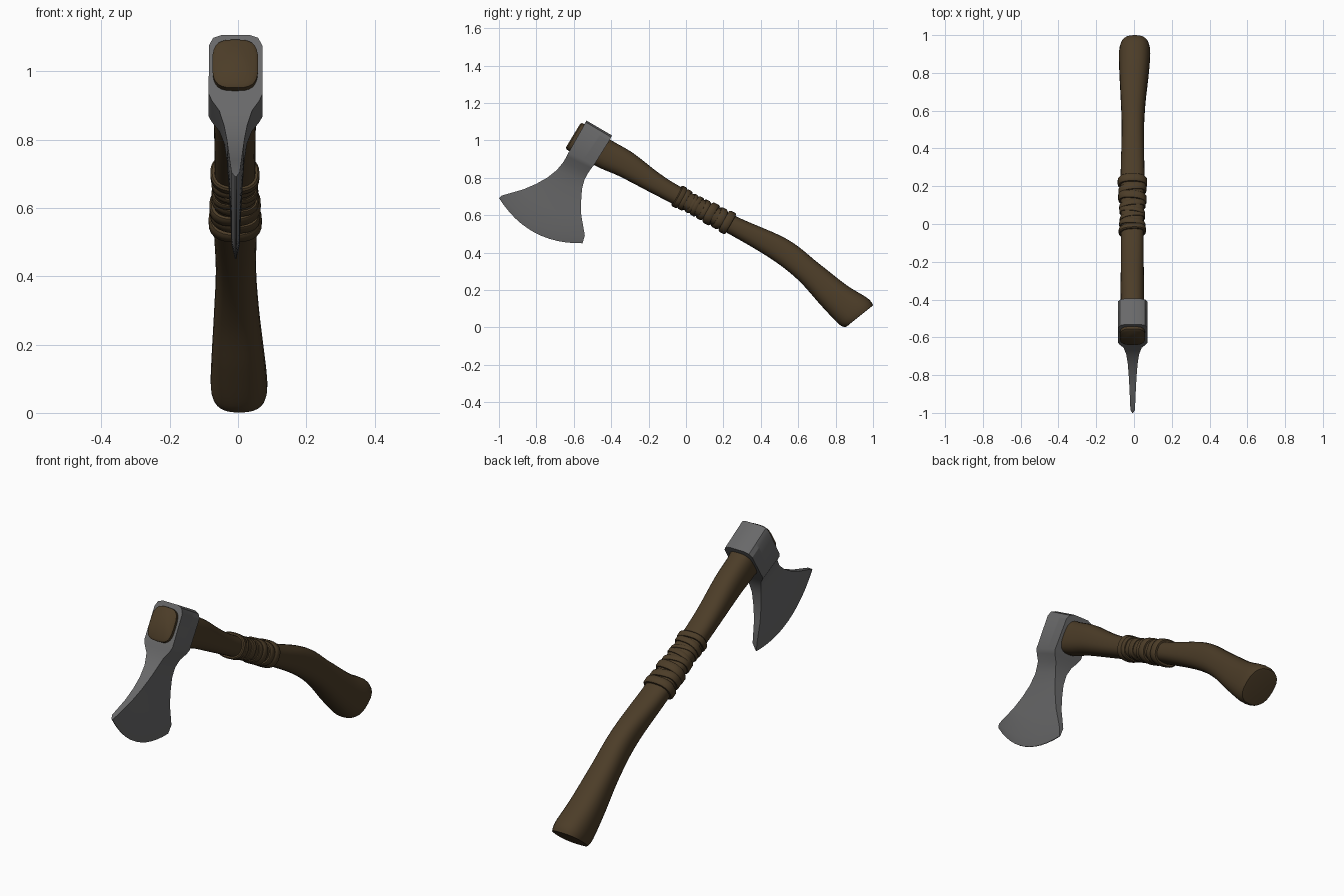
import bpy, bmesh, math
from mathutils import Vector

if "Cube" in bpy.data.objects:
    bpy.data.objects.remove(bpy.data.objects["Cube"])


def material(name, rgb):
    m = bpy.data.materials.new(name)
    m.diffuse_color = (*rgb, 1)
    m.use_nodes = True
    m.node_tree.nodes["Principled BSDF"].inputs["Base Color"].default_value = m.diffuse_color
    return m


WOOD = material("brown wood", (0.072, 0.046, 0.021))
STEEL = material("grey steel", (0.14, 0.14, 0.142))


def loft(name, loops, mat, angle, strip_caps=False, closed=False):
    """Skin a list of equal vertex loops, closing both ends."""
    bm = bmesh.new()
    rows = [[bm.verts.new(p) for p in loop] for loop in loops]
    n = len(rows[0])
    pairs = list(zip(rows, rows[1:]))
    if closed:
        pairs.append((rows[-1], rows[0]))
    for a, b in pairs:
        for i in range(n):
            j = (i + 1) % n
            bm.faces.new((a[i], a[j], b[j], b[i]))
    if not closed:
        for row in (rows[0], rows[-1]):
            if strip_caps:
                for i in range(n // 2 - 1):
                    bm.faces.new((row[i], row[i + 1], row[n - 2 - i], row[n - 1 - i]))
            else:
                bm.faces.new(row)
    bmesh.ops.recalc_face_normals(bm, faces=bm.faces)
    me = bpy.data.meshes.new(name)
    bm.to_mesh(me)
    bm.free()
    me.materials.append(mat)
    ob = bpy.data.objects.new(name, me)
    bpy.context.collection.objects.link(ob)
    bpy.ops.object.select_all(action='DESELECT')
    ob.select_set(True)
    bpy.context.view_layer.objects.active = ob
    bpy.ops.object.shade_smooth_by_angle(angle=math.radians(angle))
    return ob


# Handle stations: upper y, z, lower y, z, centre x, half width
STATIONS = [
    (-0.555, 1.093, -0.640, 0.952, -0.008, 0.067),
    (-0.390, 0.995, -0.480, 0.862, -0.008, 0.063),
    (-0.280, 0.930, -0.360, 0.810, -0.009, 0.062),
    (-0.140, 0.822, -0.200, 0.727, -0.009, 0.060),
    (-0.012, 0.742, -0.060, 0.654, -0.009, 0.060),
    (0.265, 0.595, 0.215, 0.508, -0.008, 0.063),
    (0.540, 0.472, 0.450, 0.370, -0.006, 0.059),
    (0.710, 0.342, 0.598, 0.255, -0.004, 0.066),
    (0.860, 0.225, 0.720, 0.120, 0.000, 0.077),
    (0.970, 0.157, 0.815, 0.020, 0.003, 0.083),
    (1.000, 0.120, 0.852, 0.001, 0.004, 0.078),
]
SIDES = 28


def station(t):
    """Smoothly interpolated handle section at parameter t."""
    last = len(STATIONS) - 1
    i = min(int(t), last - 1)
    f = t - i
    p0, p1, p2, p3 = (STATIONS[max(0, min(last, i + k))] for k in (-1, 0, 1, 2))
    return [0.5 * (2 * b + (c - a) * f + (2 * a - 5 * b + 4 * c - d) * f * f
                   + (3 * b - a - 3 * c + d) * f ** 3)
            for a, b, c, d in zip(p0, p1, p2, p3)]


def section(t, grow=0.0, power=2.7, tilt=0.0, push=(0, 0)):
    """Rounded oval loop around the handle."""
    pts = []
    for k in range(SIDES):
        a = 2 * math.pi * k / SIDES
        uy, uz, ly, lz, cx, hw = station(t + tilt * math.cos(a))
        up = Vector((0, uy - ly, uz - lz)) / 2
        up *= 1 + grow / up.length
        c, s = math.cos(a), math.sin(a)
        sx = math.copysign(abs(c) ** (2 / power), c) * (hw + grow)
        su = math.copysign(abs(s) ** (2 / power), s)
        pts.append(Vector((cx + sx, (uy + ly) / 2 + push[0], (uz + lz) / 2 + push[1])) + up * su)
    return pts


# Wooden handle, with softly rounded end faces
steps = 6 * (len(STATIONS) - 1)
loops = [section(0, -0.010, 3.2, push=(-0.006, 0.004))]
loops += [section(i / 6, power=3.2 if i < 6 else 2.5) for i in range(steps + 1)]
loops.append(section(steps / 6, -0.012, 2.5, push=(0.001, -0.001)))
loft("handle", loops, WOOD, 50)

# Cord wraps: start, end, rise, tilt
WRAPS = [(3.93, 4.07, 0.012, 0.02), (4.08, 4.19, 0.009, -0.02),
         (4.24, 4.31, 0.006, 0.03), (4.34, 4.42, 0.007, -0.03),
         (4.45, 4.54, 0.008, 0.03), (4.57, 4.70, 0.013, -0.02),
         (4.72, 4.84, 0.011, 0.03), (4.86, 5.00, 0.015, 0.00)]
for k, (t0, t1, rise, tilt) in enumerate(WRAPS):
    prof = [(0, -0.006), (0.02, rise * 0.6), (0.2, rise), (0.8, rise), (0.98, rise * 0.6), (1, -0.006)]
    loft(f"handle_wrap_{k + 1}",
         [section(t0 + (t1 - t0) * f, g, 2.4, tilt) for f, g in prof], WOOD, 40)

# Axe head rows from eye to cutting edge: front y, z, back y, z, half width, bulge
ROWS = [
    (-0.532, 1.106, -0.395, 1.026, 0.042, 0),
    (-0.537, 1.098, -0.400, 1.017, 0.066, 0),
    (-0.548, 1.076, -0.410, 0.999, 0.078, 0),
    (-0.628, 0.935, -0.492, 0.868, 0.079, 0),
    (-0.638, 0.915, -0.505, 0.852, 0.070, 0),
    (-0.655, 0.885, -0.524, 0.825, 0.048, 0),
    (-0.690, 0.842, -0.543, 0.790, 0.034, 0.004),
    (-0.740, 0.802, -0.556, 0.740, 0.026, 0.010),
    (-0.800, 0.768, -0.561, 0.670, 0.021, 0.022),
    (-0.870, 0.738, -0.560, 0.600, 0.017, 0.036),
    (-0.985, 0.705, -0.541, 0.492, 0.012, 0.058),
    (-1.000, 0.692, -0.553, 0.450, 0.002, 0.072),
]
COLS = 13


def head_row(fy, fz, by, bz, w, bulge):
    """Closed loop: left side front to back, right side back to front."""
    side = []
    for i in range(COLS):
        f = i / (COLS - 1)
        b = bulge * 4 * f * (1 - f)
        side.append((fy + (by - fy) * f - 0.47 * b, fz + (bz - fz) * f - 0.88 * b))
    cx = -0.007
    return [(cx - w, y, z) for y, z in side] + [(cx + w, y, z) for y, z in reversed(side)]


loft("axe_head", [head_row(*r) for r in ROWS], STEEL, 28, strip_caps=True)
